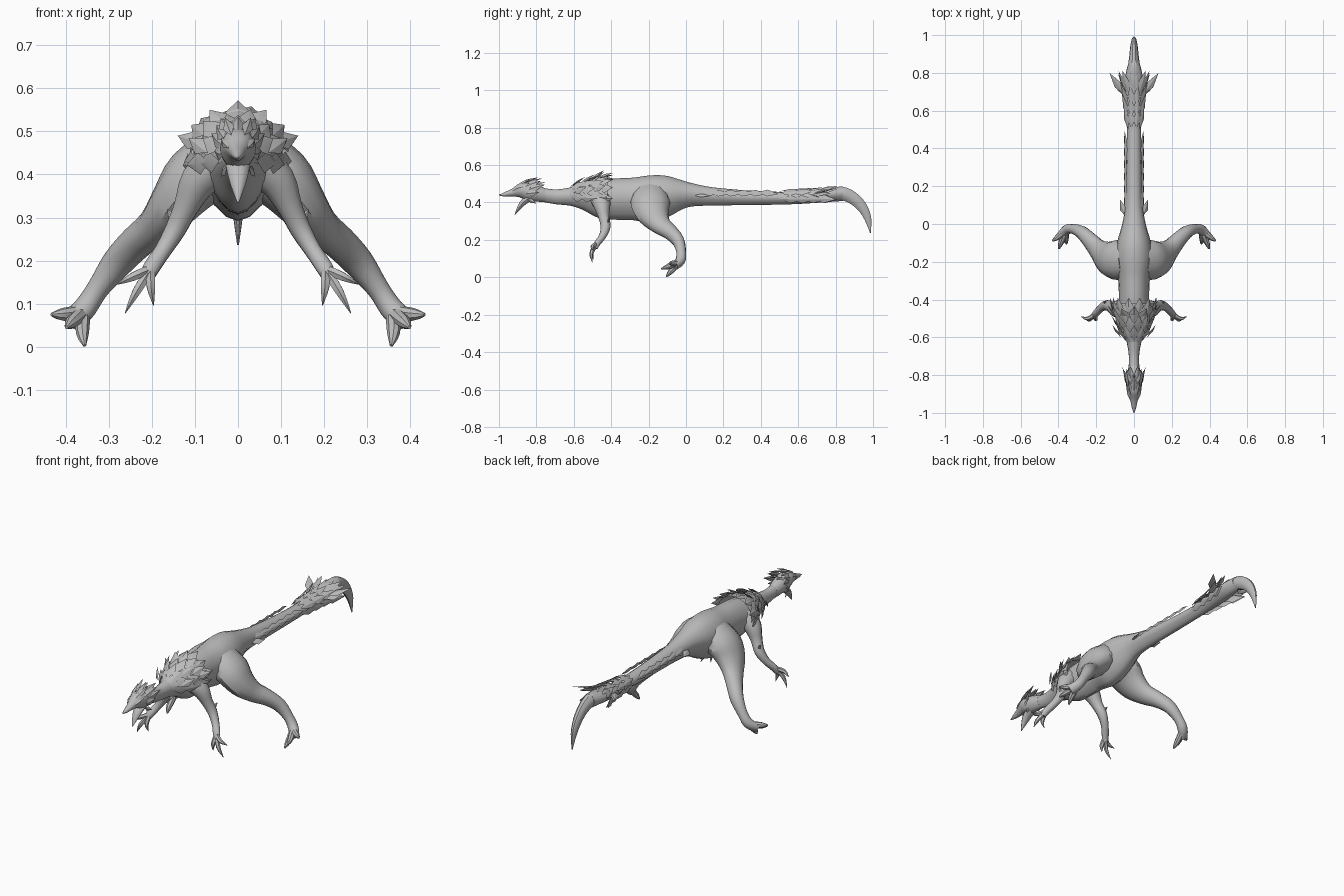
import bpy, bmesh, math
from mathutils import Vector

if "Cube" in bpy.data.objects:
    bpy.data.objects.remove(bpy.data.objects["Cube"])

grey = bpy.data.materials.new("stone grey")
grey.diffuse_color = (0.5, 0.5, 0.5, 1)
grey.use_nodes = True
grey.node_tree.nodes["Principled BSDF"].inputs["Base Color"].default_value = grey.diffuse_color


def finish(name, bm, angle=40):
    bmesh.ops.recalc_face_normals(bm, faces=bm.faces)
    mesh = bpy.data.meshes.new(name)
    bm.to_mesh(mesh)
    bm.free()
    mesh.materials.append(grey)
    ob = bpy.data.objects.new(name, mesh)
    bpy.context.collection.objects.link(ob)
    bpy.ops.object.select_all(action='DESELECT')
    ob.select_set(True)
    bpy.context.view_layer.objects.active = ob
    bpy.ops.object.shade_smooth_by_angle(angle=math.radians(angle))
    return ob


def smooth_rows(rows, steps=3):
    """Catmull-Rom resampling of rows of numbers."""
    out = []
    for i in range(len(rows) - 1):
        p0, p1 = rows[max(i - 1, 0)], rows[i]
        p2, p3 = rows[i + 1], rows[min(i + 2, len(rows) - 1)]
        for s in range(steps):
            t = s / steps
            out.append([0.5 * (2 * b + (c - a) * t + (2 * a - 5 * b + 4 * c - d) * t * t
                               + (3 * b - a - 3 * c + d) * t ** 3)
                        for a, b, c, d in zip(p0, p1, p2, p3)])
    return out + [list(rows[-1])]


def skin(bm, rings, closed=True):
    rings = [[bm.verts.new(p) for p in r] for r in rings]
    n = len(rings[0])
    for a, b in zip(rings, rings[1:]):
        for i in range(n if closed else n - 1):
            j = (i + 1) % n
            bm.faces.new((a[i], a[j], b[j], b[i]))
    if closed:
        bm.faces.new(rings[0])
        bm.faces.new(rings[-1])


def trunk(name, rows, n=16, keel=0.3):
    """Loft along y from rows of (y, top, bottom, half width)."""
    bm, rings = bmesh.new(), []
    for y, top, bot, w in smooth_rows(rows):
        zc, h = (top + bot) / 2, (top - bot) / 2
        ring = []
        for i in range(n):
            a = 2 * math.pi * i / n
            s = math.sin(a)
            ring.append((w * math.cos(a) * (1 + keel * min(0, s)), y, zc + h * s))
        rings.append(ring)
    skin(bm, rings)
    return finish(name, bm)


def limb(bm, rows, axis=(0, 1, 0), n=10, side=1):
    """Tapered tube from rows of (x, y, z, radius along axis, radius across)."""
    rows = smooth_rows(rows)
    pts = [Vector(r[:3]) for r in rows]
    u, prev, rings = Vector(axis), None, []
    for i, r in enumerate(rows):
        t = (pts[min(i + 1, len(pts) - 1)] - pts[max(i - 1, 0)]).normalized()
        if prev:
            u = prev.rotation_difference(t) @ u
        u = (u - t * u.dot(t)).normalized()
        v, prev = t.cross(u), t
        ring = []
        for k in range(n):
            a = 2 * math.pi * k / n
            p = pts[i] + u * math.cos(a) * max(r[3], .001) + v * math.sin(a) * max(r[4], .001)
            ring.append((p.x * side, p.y, p.z))
        rings.append(ring)
    skin(bm, rings)


def blade(bm, base, tip, width, normal, thick=0.006):
    """Kite shaped scale or feather with a raised midrib."""
    b, t, nrm = Vector(base), Vector(tip), Vector(normal).normalized()
    s = (t - b).cross(nrm).normalized() * width
    m = b.lerp(t, 0.45)
    ring = [bm.verts.new(p) for p in (b, m + s, t, m - s)]
    for d in (1, -1):
        c = bm.verts.new(m + nrm * thick * d)
        for i in range(4):
            bm.faces.new((ring[i], ring[(i + 1) % 4], c))


def mirrored_blades(bm, specs):
    for b, t, w, n in specs:
        for s in (1, -1):
            blade(bm, (b[0] * s, b[1], b[2]), (t[0] * s, t[1], t[2]), w, (n[0] * s, n[1], n[2]))


# Neck, torso and tail
trunk("body", [
    (-.82, .485, .415, .03), (-.75, .475, .40, .028), (-.69, .47, .39, .028),
    (-.62, .48, .383, .04), (-.55, .495, .36, .06), (-.47, .515, .318, .08),
    (-.38, .528, .308, .08), (-.28, .533, .305, .085), (-.19, .545, .292, .10),
    (-.10, .542, .32, .09), (0, .512, .372, .062), (.10, .488, .383, .046),
    (.22, .473, .385, .041), (.40, .46, .387, .038), (.55, .457, .39, .037),
    (.65, .462, .395, .045), (.75, .478, .402, .05), (.84, .485, .408, .034)])

# Head with a pointed upper snout
trunk("head", [
    (-1.0, .441, .437, .002), (-.97, .455, .432, .012), (-.93, .474, .432, .021),
    (-.89, .502, .428, .035), (-.85, .507, .41, .042), (-.80, .495, .405, .038),
    (-.75, .475, .402, .028)], keel=.15)

# Hanging lower jaw
bm = bmesh.new()
limb(bm, [(0, -.82, .435, .03, .02), (0, -.865, .405, .025, .018),
          (0, -.89, .375, .017, .012), (0, -.915, .335, .002, .002)], axis=(1, 0, 0))
finish("lower_jaw", bm)

# Hooked tail claw
bm = bmesh.new()
limb(bm, [(0, .76, .44, .04, .035), (0, .83, .449, .033, .038), (0, .89, .425, .025, .035),
          (0, .94, .378, .02, .029), (0, .972, .315, .013, .02), (0, .986, .236, .002, .002)],
     axis=(1, 0, 0))
finish("tail_claw", bm)

for side, label in ((1, "right"), (-1, "left")):
    # Hind leg and foot
    bm = bmesh.new()
    limb(bm, [(.04, -.19, .43, .10, .08), (.10, -.19, .39, .105, .075),
              (.145, -.175, .335, .088, .06), (.19, -.135, .28, .058, .045),
              (.235, -.085, .242, .043, .04), (.28, -.042, .195, .034, .036),
              (.325, -.026, .135, .026, .026), (.355, -.03, .09, .027, .027),
              (.385, -.06, .06, .02, .028)], n=12, side=side)
    # Hind toes
    for tip in ((.433, -.09, .075), (.398, -.132, .045), (.356, -.105, .003)):
        mid = Vector((.368, -.045, .075)).lerp(Vector(tip), .6)
        limb(bm, [(.36, -.035, .08, .018, .018), (*mid, .015, .015),
                  (*tip, .004, .004)], axis=(0, .3, 1), n=8, side=side)
    finish("hind_leg_" + label, bm)

    # Foreleg and hand
    bm = bmesh.new()
    limb(bm, [(.04, -.46, .43, .06, .055), (.09, -.45, .385, .046, .045),
              (.12, -.44, .325, .03, .03), (.145, -.43, .272, .027, .025),
              (.175, -.445, .222, .02, .02), (.203, -.475, .18, .017, .02),
              (.212, -.485, .155, .012, .014)], side=side)
    # Claws of the hand
    for tip in ((.262, -.50, .078), (.196, -.495, .096), (.28, -.49, .145)):
        mid = Vector((.208, -.482, .168)).lerp(Vector(tip), .5) + Vector((0, -.015, .006))
        limb(bm, [(.203, -.475, .18, .012, .012), (*mid, .011, .011),
                  (*tip, .001, .001)], n=6, side=side)
    # Elbow spur
    blade(bm, (.13 * side, -.43, .27), (.165 * side, -.41, .32), .015, (0, 1, 0), .01)
    finish("foreleg_" + label, bm)


# Shoulder armour: an arched shell covered by rows of scales
def shell(y, deg, grow=0):
    f = min(1, max(0, (y + .63) / .17)) ** .8
    w, h, zc = .035 + .07 * f + grow, .038 + .062 * f + grow, .438
    a = math.radians(deg)
    return Vector((w * math.cos(a), y, zc + h * math.sin(a)))


bm = bmesh.new()
skin(bm, [[shell(-.63 + .042 * r, d) for d in range(-15, 196, 15)] for r in range(6)],
     closed=False)
finish("shoulder_shell", bm)

bm = bmesh.new()
for row, y in enumerate((-.62, -.57, -.52, -.475)):
    count = 7 + row % 2
    for k in range(count):
        d = -8 + 196 * k / (count - 1)
        out = Vector((math.cos(math.radians(d)), .25, math.sin(math.radians(d))))
        lift = .024 if k % 2 else .012
        blade(bm, shell(y, d, .002), shell(y + .085, d, lift), .026, out, .009)
# Raised crown and side spikes
blade(bm, (0, -.50, .52), (0, -.44, .572), .03, (0, -.6, 1), .01)
mirrored_blades(bm, [
    ((.03, -.50, .515), (.066, -.45, .55), .024, (.3, -.6, 1)),
    ((.085, -.50, .47), (.14, -.43, .49), .022, (1, -.5, .4)),
    ((.07, -.60, .45), (.115, -.535, .485), .02, (1, -.5, .5)),
    ((.08, -.52, .49), (.108, -.44, .515), .022, (1, -.5, .7)),
    ((.09, -.50, .43), (.125, -.42, .43), .024, (1, -.3, -.2))])
finish("shoulder_scales", bm, 25)

# Head crest: swept back feathers and cheek fins
bm = bmesh.new()
blade(bm, (0, -.90, .495), (0, -.79, .535), .016, (0, -.3, 1), .01)
mirrored_blades(bm, [
    ((.015, -.91, .49), (.03, -.82, .532), .014, (.5, -.3, 1)),
    ((.02, -.87, .50), (.04, -.765, .53), .018, (.5, -.2, 1)),
    ((.03, -.87, .48), (.05, -.775, .515), .018, (1, -.3, .6)),
    ((.033, -.85, .465), (.062, -.755, .495), .018, (1, -.4, .3)),
    ((.035, -.86, .445), (.055, -.785, .455), .018, (1, -.4, 0)),
    ((.018, -.83, .49), (.02, -.75, .51), .018, (.3, -.2, 1)),
    ((.022, -.93, .46), (.04, -.87, .485), .01, (1, -.4, .5)),
    ((.025, -.85, .42), (.04, -.80, .395), .012, (1, -.4, 0))])
finish("head_crest", bm, 25)

# Overlapping feathers along the tail
bm = bmesh.new()
for i in range(6):
    y = .06 + .065 * i
    mirrored_blades(bm, [((.04, y, .455), (.05, y + .11, .445), .02, (1, 0, .5))])
mirrored_blades(bm, [((.045, .04, .44), (.074, .13, .435), .02, (.6, 0, 1))])
for i in range(4):
    y = .50 + .06 * i
    mirrored_blades(bm, [
        ((.03, y, .45), (.052 + .01 * i, y + .13, .458 + .005 * i), .022, (1, -.2, .8)),
        ((.035, y, .42), (.05 + .01 * i, y + .13, .415), .022, (1, -.2, -.2)),
        ((.012, y, .46), (.02, y + .12, .474 + .004 * i), .02, (.3, 0, 1))])
# Flared fan at the end of the tail
mirrored_blades(bm, [
    ((.045, .68, .45), (.13, .80, .475), .022, (.2, -.1, 1)),
    ((.04, .67, .44), (.10, .775, .45), .026, (.5, -.2, 1)),
    ((.04, .68, .425), (.085, .80, .415), .024, (1, -.2, 0)),
    ((.03, .70, .465), (.06, .81, .488), .022, (.4, -.2, 1))])
finish("tail_feathers", bm, 25)
